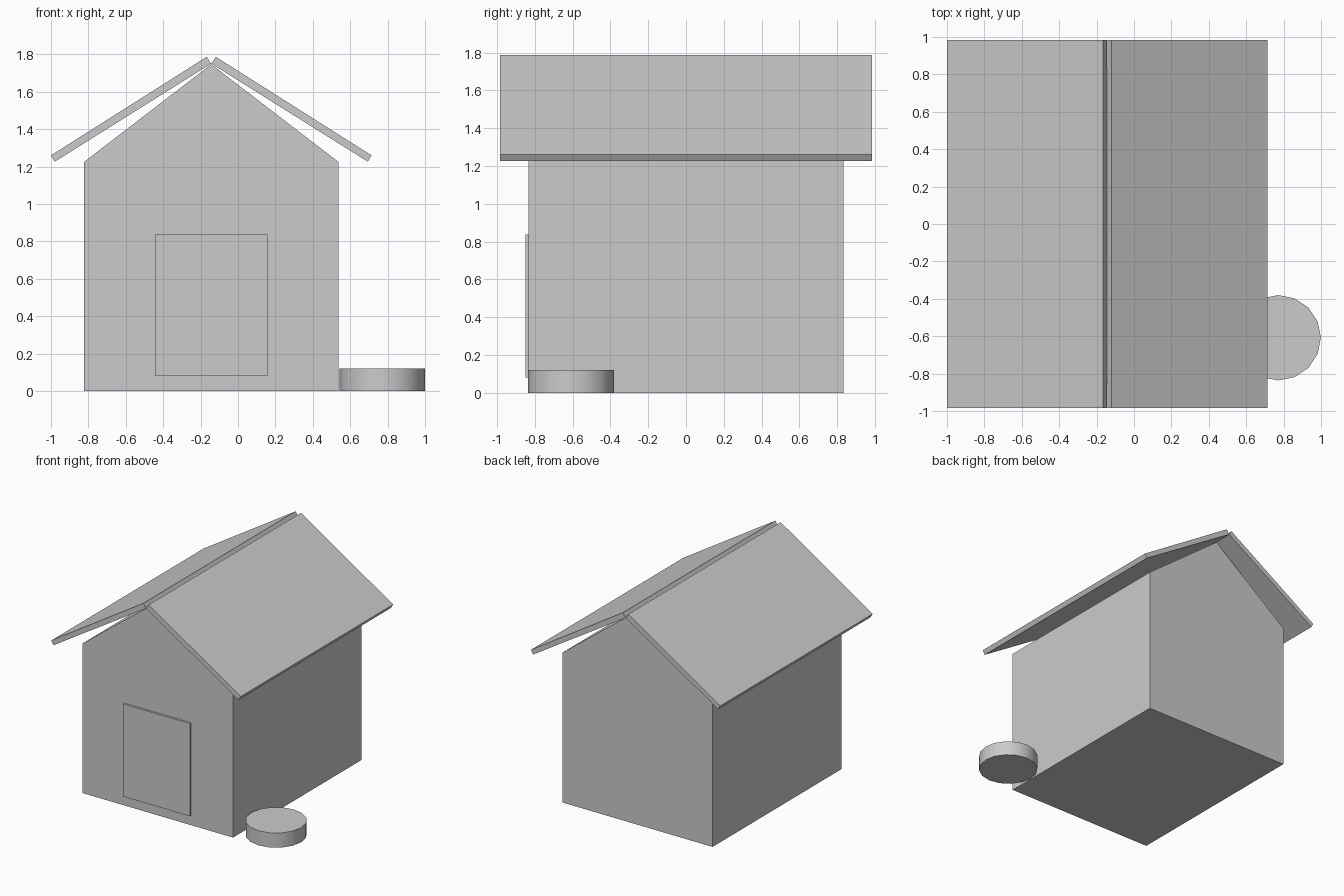
import bpy, bmesh

if "Cube" in bpy.data.objects:
    bpy.data.objects.remove(bpy.data.objects["Cube"])

CX = -0.143  # centre line of the house


def extrude_profile(name, profile, y0, y1):
    """Closed prism from an (x, z) outline, with x measured from the house centre."""
    bm = bmesh.new()
    face = bm.faces.new([bm.verts.new((CX + x, y0, z)) for x, z in profile])
    geom = bmesh.ops.extrude_face_region(bm, geom=[face])["geom"]
    moved = [v for v in geom if isinstance(v, bmesh.types.BMVert)]
    bmesh.ops.translate(bm, verts=moved, vec=(0, y1 - y0, 0))
    bmesh.ops.recalc_face_normals(bm, faces=bm.faces)
    mesh = bpy.data.meshes.new(name)
    bm.to_mesh(mesh)
    bm.free()
    obj = bpy.data.objects.new(name, mesh)
    bpy.context.collection.objects.link(obj)
    return obj


# Gabled body
extrude_profile("house_body",
                [(-0.68, 0), (0.68, 0), (0.68, 1.225), (0, 1.747), (-0.68, 1.225)],
                -0.832, 0.832)

# Sloping roof boards, mirrored about the ridge
board = [(0.857, 1.26), (0.837, 1.226), (0.001, 1.75), (0.024, 1.787)]
for side, name in ((-1, "roof_left"), (1, "roof_right")):
    extrude_profile(name, [(side * x, z) for x, z in board], -0.985, 0.985)

# Door panel on the front
extrude_profile("door",
                [(-0.302, 0.08), (0.302, 0.08), (0.302, 0.838), (-0.302, 0.838)],
                -0.849, -0.831)

# Food bowl beside the house
bpy.ops.mesh.primitive_cylinder_add(vertices=16, radius=0.228, depth=0.12,
                                    location=(0.771, -0.608, 0.06),
                                    rotation=(0, 0, 0))
bowl = bpy.context.object
bowl.name = "bowl"
bpy.ops.object.shade_smooth_by_angle()
